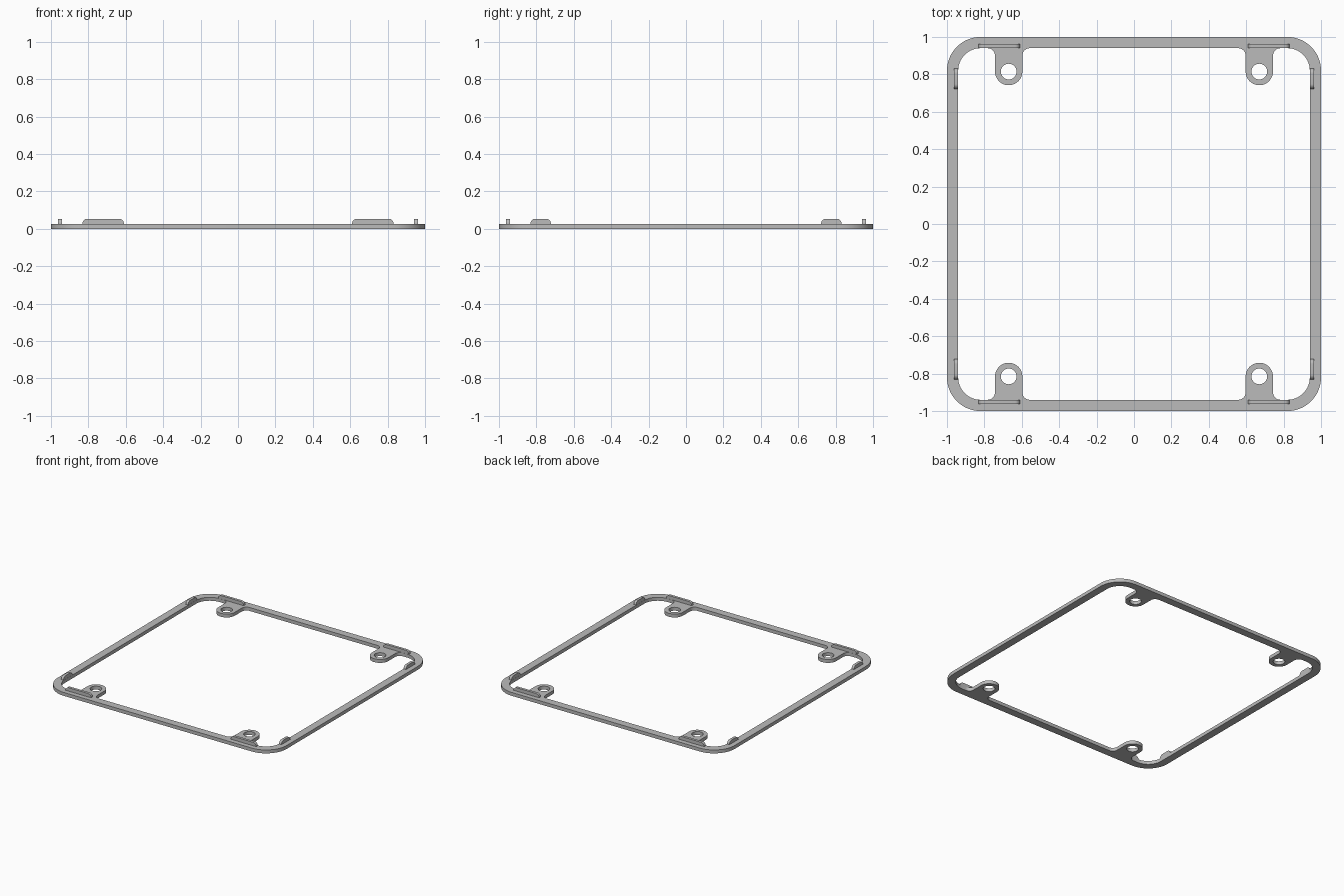
import bpy
from math import cos, sin, radians, pi
from mathutils import Matrix

cube = bpy.data.objects.get("Cube")
if cube:
    bpy.data.objects.remove(cube)

grey = bpy.data.materials.new("plain grey")
grey.use_nodes = True
colour = (0.5, 0.5, 0.5, 1)
grey.diffuse_color = colour
grey.node_tree.nodes["Principled BSDF"].inputs["Base Color"].default_value = colour

T = 0.027        # frame thickness
TOP = 0.054      # top of the ridges
INNER = 0.94     # inner edge of the frame
TAB_X, TAB_Y, TAB_R, HOLE_R = 0.67, 0.815, 0.073, 0.042
FILLET = 0.04


def arc(cx, cy, r, start, end, n=12):
    angles = [radians(start + (end - start) * i / n) for i in range(n + 1)]
    return [(cx + r * cos(a), cy + r * sin(a)) for a in angles]


def mirror_four(quarter):
    """Close a loop from its +x +y quarter."""
    half = quarter + [(-x, y) for x, y in reversed(quarter)]
    return half + [(x, -y) for x, y in reversed(half)]


def plate(name, loops, thickness, matrix):
    """Extrude filled outlines (with holes) evenly about their plane."""
    curve = bpy.data.curves.new(name, "CURVE")
    curve.dimensions = "2D"
    curve.fill_mode = "BOTH"
    curve.extrude = thickness / 2
    for loop in loops:
        spline = curve.splines.new("POLY")
        spline.points.add(len(loop) - 1)
        for point, (x, y) in zip(spline.points, loop):
            point.co = (x, y, 0, 1)
        spline.use_cyclic_u = True
    obj = bpy.data.objects.new(name, curve)
    bpy.context.collection.objects.link(obj)
    bpy.ops.object.select_all(action="DESELECT")
    obj.select_set(True)
    bpy.context.view_layer.objects.active = obj
    bpy.ops.object.convert(target="MESH")
    obj = bpy.context.object
    obj.data.transform(matrix)
    # weld caps to sides and face outwards
    bpy.ops.object.mode_set(mode="EDIT")
    bpy.ops.mesh.select_all(action="SELECT")
    bpy.ops.mesh.remove_doubles(threshold=0.0001)
    bpy.ops.mesh.normals_make_consistent(inside=False)
    bpy.ops.object.mode_set(mode="OBJECT")
    obj.data.materials.clear()
    obj.data.materials.append(grey)
    bpy.ops.object.shade_smooth_by_angle(angle=radians(30))
    return obj


# Frame with rounded corners, four screw tabs and their holes
outer = mirror_four(arc(0.82, 0.82, 0.18, 0, 90, 16))
inner = mirror_four(
    arc(0.82, 0.82, INNER - 0.82, 0, 90, 16)
    + arc(TAB_X + TAB_R + FILLET, INNER - FILLET, FILLET, 90, 180, 8)
    + arc(TAB_X, TAB_Y, TAB_R, 0, -180, 24)
    + arc(TAB_X - TAB_R - FILLET, INNER - FILLET, FILLET, 0, 90, 8))
holes = [arc(sx * TAB_X, sy * TAB_Y, HOLE_R, 0, 360, 32)[:-1]
         for sx in (1, -1) for sy in (1, -1)]
plate("frame", [outer, inner] + holes, T, Matrix.Translation((0, 0, T / 2)))


# Upright locating ridges with rounded top corners
def ridge_outline(a, b, r=0.026):
    return [(a, T - 0.002), (b, T - 0.002)] + arc(b - r, TOP - r, r, 0, 90, 8) \
        + arc(a + r, TOP - r, r, 90, 180, 8)


upright = Matrix.Rotation(pi / 2, 4, "X")
quarter_turn = Matrix.Rotation(pi / 2, 4, "Z")
for sx, side in ((1, "left"), (-1, "right")):
    for sy, end in ((1, "back"), (-1, "front")):
        across = sorted((sx * 0.61, sx * 0.832))
        plate(f"{end}_{side}_long_ridge", [ridge_outline(*across)], 0.021,
              Matrix.Translation((0, sy * 0.9515, 0)) @ upright)
        along = sorted((sy * 0.722, sy * 0.832))
        plate(f"{end}_{side}_short_ridge", [ridge_outline(*along)], 0.021,
              Matrix.Translation((sx * 0.9515, 0, 0)) @ quarter_turn @ upright)
